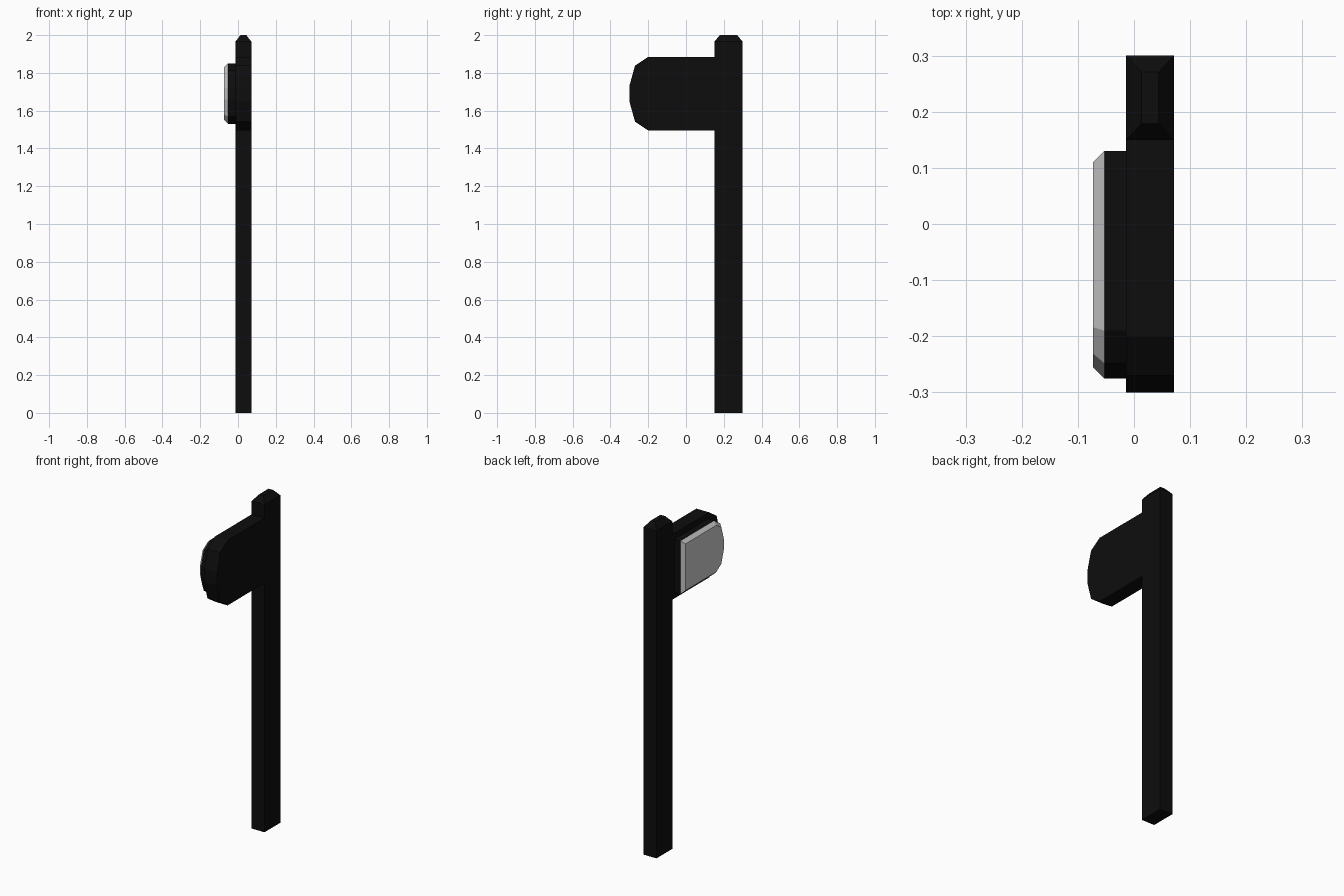
import bpy, bmesh

if "Cube" in bpy.data.objects:
    bpy.data.objects.remove(bpy.data.objects["Cube"])

black = bpy.data.materials.new("black_paint")
black.diffuse_color = (0.004, 0.004, 0.004, 1)
black.use_nodes = True
black.node_tree.nodes["Principled BSDF"].inputs["Base Color"].default_value = black.diffuse_color


def finish(bm, name, mat=None):
    bmesh.ops.recalc_face_normals(bm, faces=bm.faces[:])
    me = bpy.data.meshes.new(name)
    bm.to_mesh(me)
    bm.free()
    ob = bpy.data.objects.new(name, me)
    bpy.context.collection.objects.link(ob)
    if mat:
        me.materials.append(mat)
    return ob


def rounded_profile(back, shoulder, corner, nose, zc, levels):
    """Sign outline in (y, z): square at the post side, faceted at the nose."""
    top = list(zip((back, shoulder, corner, nose), levels))
    return ([(y, zc + h) for y, h in top] +
            [(y, zc - h) for y, h in reversed(top)])


def prism(profile, x0, x1):
    """Extrude a (y, z) outline along x."""
    bm = bmesh.new()
    face = bm.faces.new([bm.verts.new((x0, y, z)) for y, z in profile])
    geo = bmesh.ops.extrude_face_region(bm, geom=[face], use_keep_orig=True)
    verts = [v for v in geo["geom"] if isinstance(v, bmesh.types.BMVert)]
    bmesh.ops.translate(bm, verts=verts, vec=(x1 - x0, 0, 0))
    bmesh.ops.recalc_face_normals(bm, faces=bm.faces[:])
    return bm


# Post with chamfered cap
bm = bmesh.new()
rings = []
for x0, x1, y0, y1, z in ((-0.014, 0.071, 0.15, 0.30, 0.0),
                          (-0.014, 0.071, 0.15, 0.30, 1.965),
                          (0.013, 0.044, 0.179, 0.271, 2.0)):
    rings.append([bm.verts.new((x, y, z)) for x, y in
                  ((x0, y0), (x1, y0), (x1, y1), (x0, y1))])
for a, b in zip(rings, rings[1:]):
    for i in range(4):
        j = (i + 1) % 4
        bm.faces.new((a[i], a[j], b[j], b[i]))
bm.faces.new(rings[0])
bm.faces.new(rings[-1])
finish(bm, "post", black)

# Sign housing, flush with the post
housing = rounded_profile(0.15, -0.20, -0.27, -0.30, 1.69,
                          (0.195, 0.195, 0.148, 0.04))
finish(prism(housing, -0.014, 0.071), "sign_housing", black)

# Raised bezel on the left side
plate = rounded_profile(0.13, -0.19, -0.248, -0.275, 1.69,
                        (0.16, 0.16, 0.122, 0.033))
finish(prism(plate, -0.053, -0.014), "bezel", black)

# Grey display panel with bevelled rim
bm = bmesh.new()
face = bm.faces.new([bm.verts.new((-0.053, y, z)) for y, z in plate])
bm.normal_update()
if face.normal.x > 0:
    face.normal_flip()
bmesh.ops.inset_region(bm, faces=[face], thickness=0.02, depth=0,
                       use_even_offset=True, use_boundary=True)
for v in face.verts:
    v.co.x = -0.073
me = bpy.data.meshes.new("display_panel")
bm.to_mesh(me)
bm.free()
bpy.context.collection.objects.link(bpy.data.objects.new("display_panel", me))
